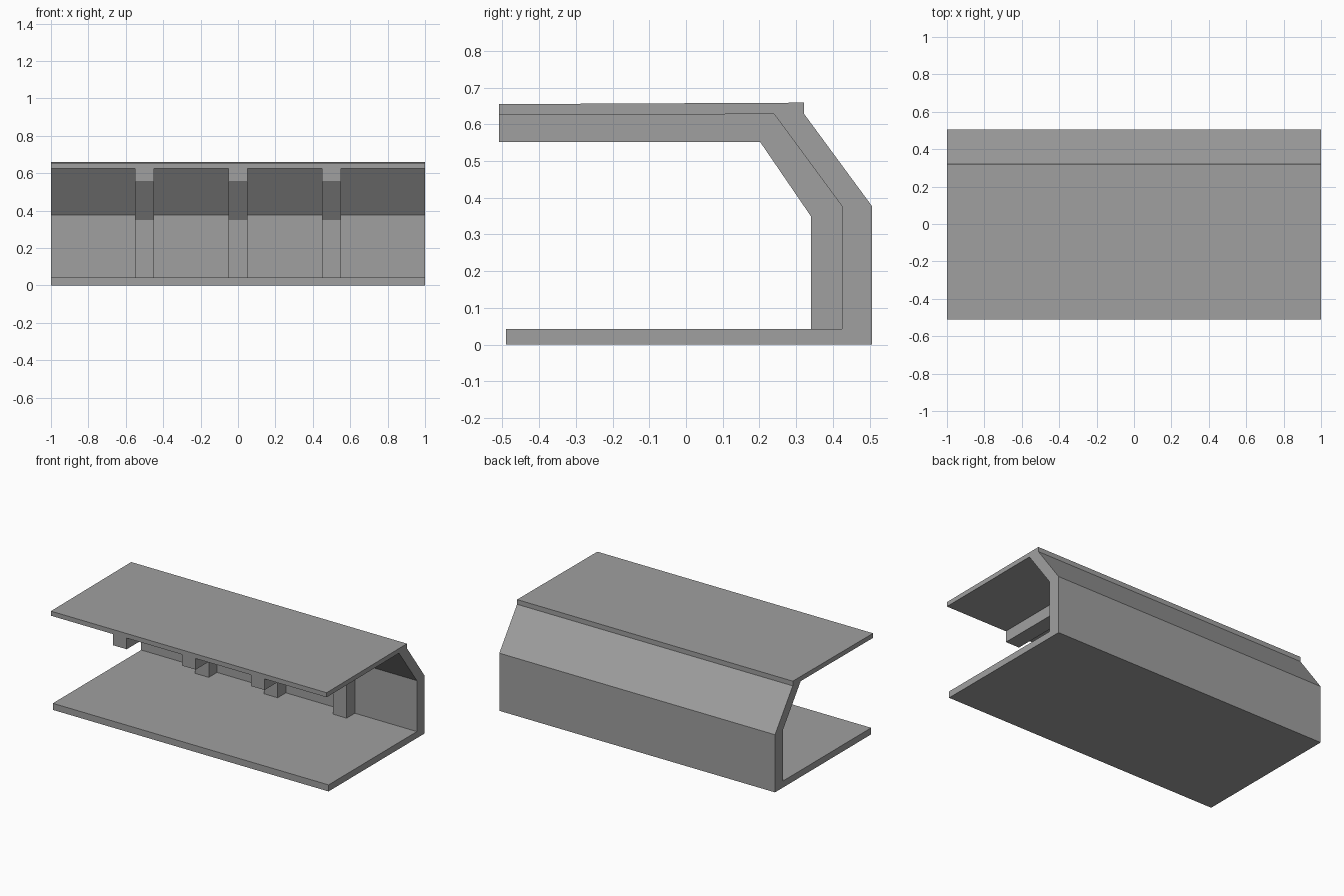
import bpy
import bmesh

cube = bpy.data.objects.get("Cube")
if cube:
    bpy.data.objects.remove(cube, do_unlink=True)

# Single flat grey
grey = bpy.data.materials.new("mid_grey")
grey.use_nodes = True
colour = (0.35, 0.35, 0.35, 1.0)
grey.diffuse_color = colour
for node in grey.node_tree.nodes:
    if node.type == 'BSDF_PRINCIPLED':
        node.inputs["Base Color"].default_value = colour


def extrude_profile(name, profile, centre_x, width):
    """Sweep a closed (y, z) profile along x."""
    bm = bmesh.new()
    start = centre_x - width / 2
    face = bm.faces.new([bm.verts.new((start, y, z)) for y, z in profile])
    swept = bmesh.ops.extrude_face_region(bm, geom=[face])
    moved = [v for v in swept["geom"] if isinstance(v, bmesh.types.BMVert)]
    bmesh.ops.translate(bm, verts=moved, vec=(width, 0, 0))
    bmesh.ops.recalc_face_normals(bm, faces=bm.faces)
    mesh = bpy.data.meshes.new(name)
    bm.to_mesh(mesh)
    bm.free()
    mesh.materials.append(grey)
    obj = bpy.data.objects.new(name, mesh)
    bpy.context.collection.objects.link(obj)
    return obj


# Continuous shell: floor, back wall, sloped panel and overhanging roof
shell = [
    (-0.49, 0), (0.506, 0), (0.506, 0.378), (0.322, 0.628),
    (0.322, 0.659), (-0.51, 0.655), (-0.51, 0.625),
    (0.24, 0.628), (0.425, 0.377), (0.425, 0.043), (-0.49, 0.043),
]
extrude_profile("shell", shell, 0, 2)

# Bent support ribs, slightly embedded in the shell
rib = [
    (-0.51, 0.625), (-0.51, 0.552), (0.202, 0.552), (0.34, 0.35),
    (0.34, 0.04), (0.43, 0.04), (0.43, 0.379), (0.243, 0.632),
]
for side, x in (("right", -0.5), ("middle", 0), ("left", 0.5)):
    extrude_profile(side + "_rib", rib, x, 0.1)
